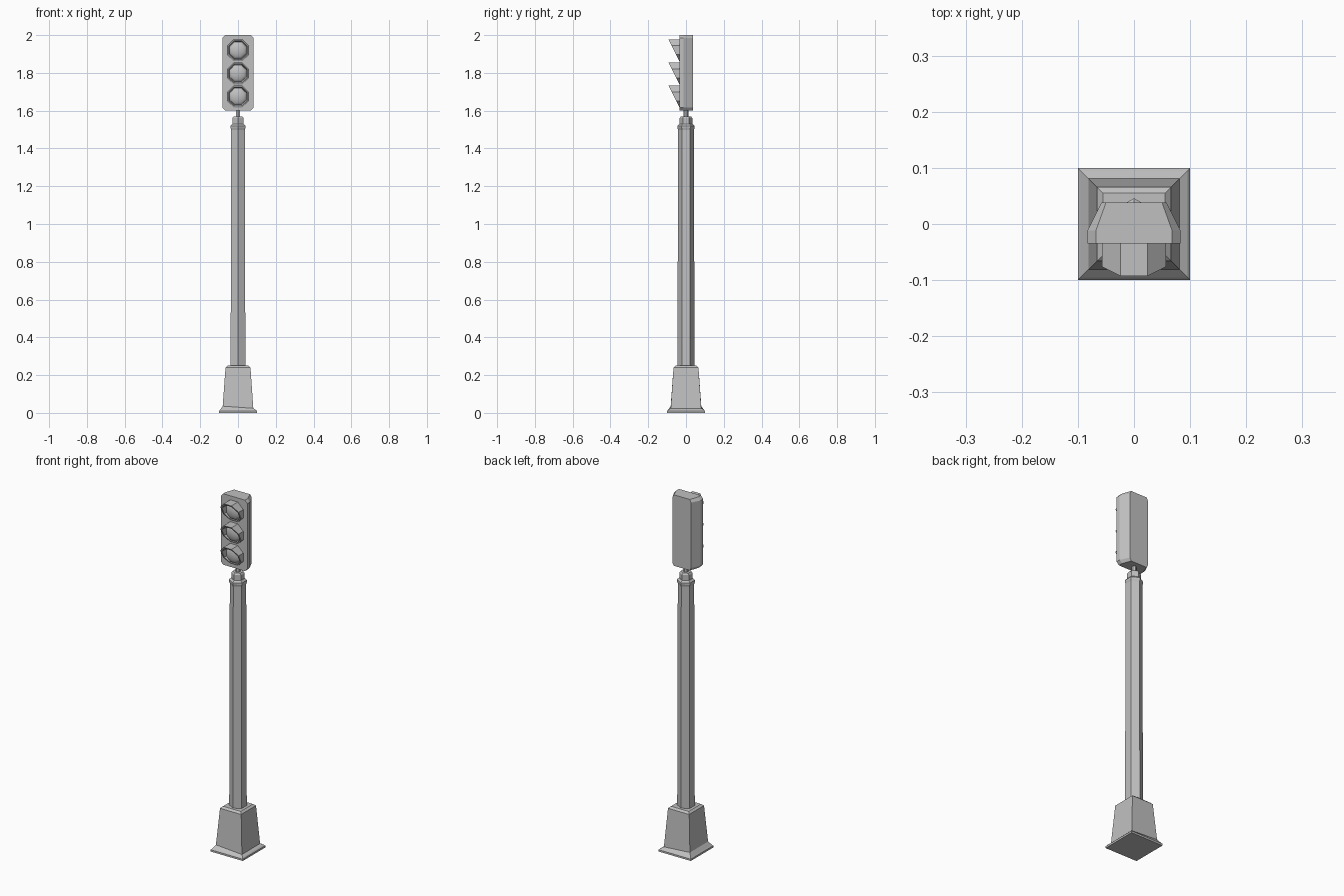
import bpy, bmesh, math
from mathutils import Vector

if "Cube" in bpy.data.objects:
    bpy.data.objects.remove(bpy.data.objects["Cube"])

grey = bpy.data.materials.new("plain grey")
grey.use_nodes = True
grey.diffuse_color = (0.53, 0.53, 0.53, 1)
grey.node_tree.nodes["Principled BSDF"].inputs["Base Color"].default_value = grey.diffuse_color


def loft(name, rings, closed=False):
    """Join rings of points with quads; cap the ends unless the loop is closed."""
    bm = bmesh.new()
    loops = [[bm.verts.new(p) for p in ring] for ring in rings]
    pairs = list(zip(loops, loops[1:]))
    if closed:
        pairs.append((loops[-1], loops[0]))
    else:
        bm.faces.new(loops[0])
        bm.faces.new(loops[-1])
    n = len(loops[0])
    for a, b in pairs:
        for i in range(n):
            j = (i + 1) % n
            bm.faces.new((a[i], a[j], b[j], b[i]))
    bmesh.ops.recalc_face_normals(bm, faces=bm.faces)
    mesh = bpy.data.meshes.new(name)
    bm.to_mesh(mesh)
    bm.free()
    mesh.materials.append(grey)
    obj = bpy.data.objects.new(name, mesh)
    bpy.context.collection.objects.link(obj)
    return obj


def ring(sides, radius, z, turn):
    angles = [turn + math.tau * i / sides for i in range(sides)]
    return [Vector((radius * math.cos(a), radius * math.sin(a), z)) for a in angles]


def column(name, sides, profile, turn):
    return [ring(sides, r, z, turn) for r, z in profile]


# Square footing with a flared foot whose upper edge leans slightly
foot = column("footing", 4, [(0.1, 0), (0.1, 0.01), (0.095, 0.016), (0.081, 0.03),
                             (0.066, 0.24), (0.055, 0.25)], math.pi / 4)
for level in foot:
    for p in level:
        p.x *= math.sqrt(2)
        p.y *= math.sqrt(2)
for p in foot[3]:
    p.z -= 0.07 * p.x
loft("footing", foot)

# Six-sided post, collar and cap, with an edge facing forward
hexagon = math.pi / 2
loft("post", column("post", 6, [(0.045, 0.245), (0.042, 1.505)], hexagon))
loft("collar", column("collar", 6, [(0.041, 1.495), (0.046, 1.51), (0.046, 1.52),
                                    (0.036, 1.53)], hexagon))
loft("post_cap", column("post_cap", 6, [(0.034, 1.52), (0.034, 1.56), (0.028, 1.568)], hexagon))
loft("neck", column("neck", 6, [(0.013, 1.56), (0.013, 1.605)], hexagon))


# Signal housing: clipped rectangle that narrows towards the back
def clipped(y, flat, side):
    right = [(flat, 1.6), (side, 1.616), (side, 1.984), (flat, 2.0)]
    left = [(-x, z) for x, z in reversed(right)]
    return [Vector((x, y, z)) for x, z in right + left]


loft("signal_housing", [clipped(-0.035, 0.068, 0.083), clipped(-0.012, 0.068, 0.083),
                        clipped(0.038, 0.05, 0.058)])


# Lamps: slant-cut eight-sided hood around a faceted lens
def upright(radius, height, y):
    return [Vector((p.x, y, height + p.y)) for p in ring(8, radius, 0, math.pi / 8)]


def slanted(radius, height):
    points = upright(radius, height, 0)
    for p in points:
        p.y = -0.064 - 0.5 * (p.z - height)
    return points


for label, height in (("top", 1.92), ("middle", 1.797), ("bottom", 1.675)):
    loft(label + "_hood", [upright(0.062, height, -0.034), slanted(0.062, height),
                           slanted(0.053, height), upright(0.05, height, -0.034)], closed=True)
    dome = [upright(0.05 * math.cos(a), height, -0.034 - 0.02 * math.sin(a))
            for a in (0, 0.4, 0.8, 1.2, 1.5)]
    lens = loft(label + "_lens", dome)
    for face in lens.data.polygons:
        face.use_smooth = True
